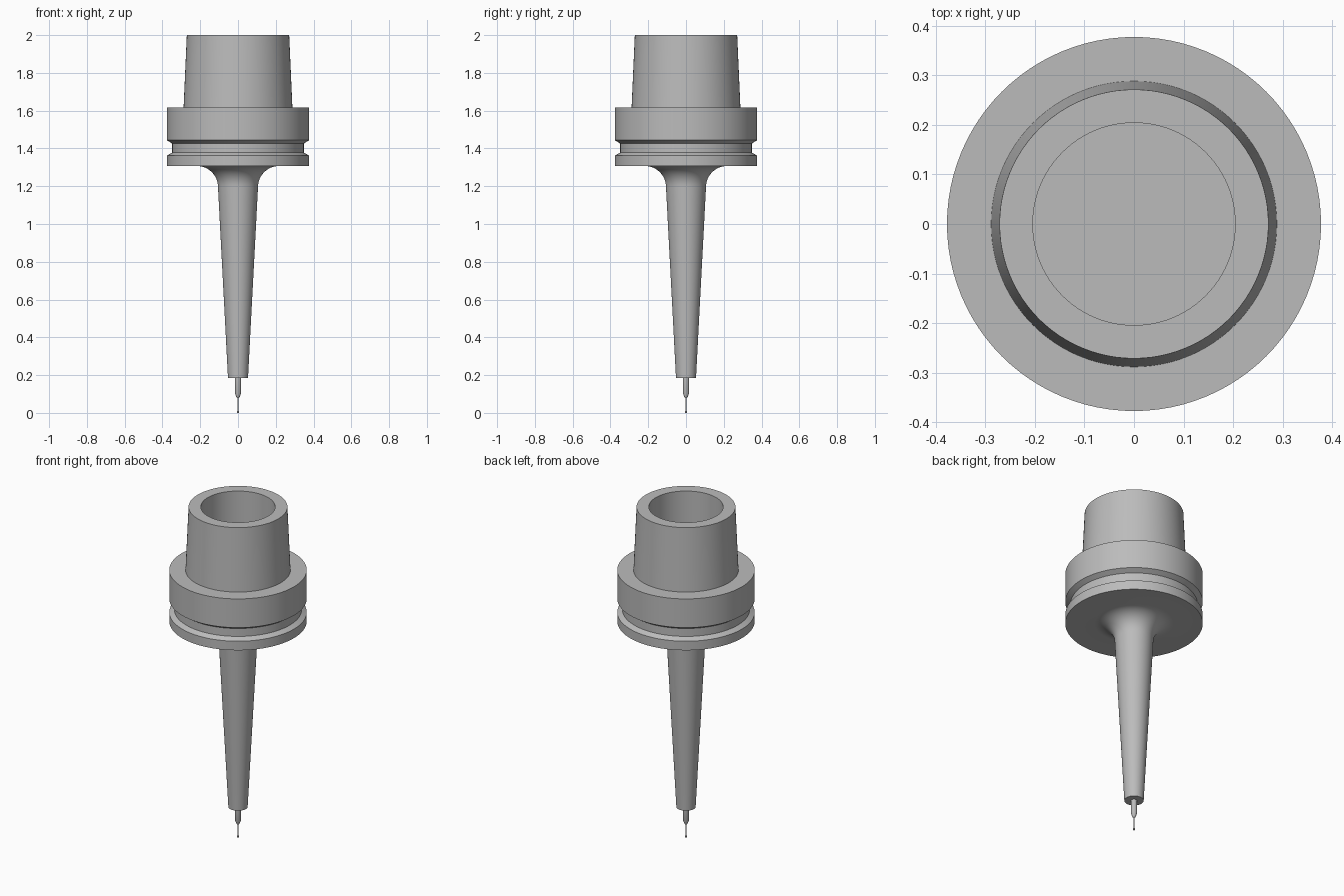
import bpy, bmesh, math

if "Cube" in bpy.data.objects:
    bpy.data.objects.remove(bpy.data.objects["Cube"])

steel = bpy.data.materials.new("steel grey")
steel.diffuse_color = (0.5, 0.5, 0.5, 1)
steel.use_nodes = True
steel.node_tree.nodes["Principled BSDF"].inputs["Base Color"].default_value = steel.diffuse_color


def lathe(name, profile, sides=96):
    """Revolve (radius, height) points around z; radius 0 closes an end."""
    bm = bmesh.new()
    rings = []
    for r, z in profile:
        count = sides if r > 0 else 1
        rings.append([bm.verts.new((r * math.cos(math.tau * i / sides),
                                    r * math.sin(math.tau * i / sides), z))
                      for i in range(count)])
    for a, b in zip(rings, rings[1:]):
        for i in range(sides):
            j = (i + 1) % sides
            if len(a) == 1:
                bm.faces.new((a[0], b[j], b[i]))
            elif len(b) == 1:
                bm.faces.new((a[i], a[j], b[0]))
            else:
                bm.faces.new((a[i], a[j], b[j], b[i]))
    bmesh.ops.recalc_face_normals(bm, faces=bm.faces)
    mesh = bpy.data.meshes.new(name)
    bm.to_mesh(mesh)
    bm.free()
    mesh.materials.append(steel)
    obj = bpy.data.objects.new(name, mesh)
    bpy.context.collection.objects.link(obj)
    bpy.ops.object.select_all(action='DESELECT')
    obj.select_set(True)
    bpy.context.view_layer.objects.active = obj
    bpy.ops.object.shade_smooth_by_angle(angle=math.radians(25))
    return obj


# Holder body: tapered nose, rounded fillet, grooved flange, hollow taper
fillet = [(0.217 - 0.111 * math.cos(t), 1.196 + 0.111 * math.sin(t))
          for t in (math.radians(90 * k / 12) for k in range(13))]
lathe("holder_body",
      [(0, 0.185), (0.053, 0.185)] + fillet +
      [(0.377, 1.307), (0.377, 1.362), (0.349, 1.378), (0.349, 1.426),
       (0.377, 1.444), (0.377, 1.618), (0.288, 1.618), (0.271, 2.0),
       (0.204, 2.0), (0.204, 1.618), (0, 1.618)])

# Cutting tool: shank, cone, thin neck and slightly wider tip
lathe("cutting_tool",
      [(0, 0), (0.005, 0.0), (0.005, 0.008), (0.0035, 0.012), (0.0035, 0.078),
       (0.008, 0.082), (0.017, 0.105), (0.017, 0.19), (0, 0.19)], 32)
